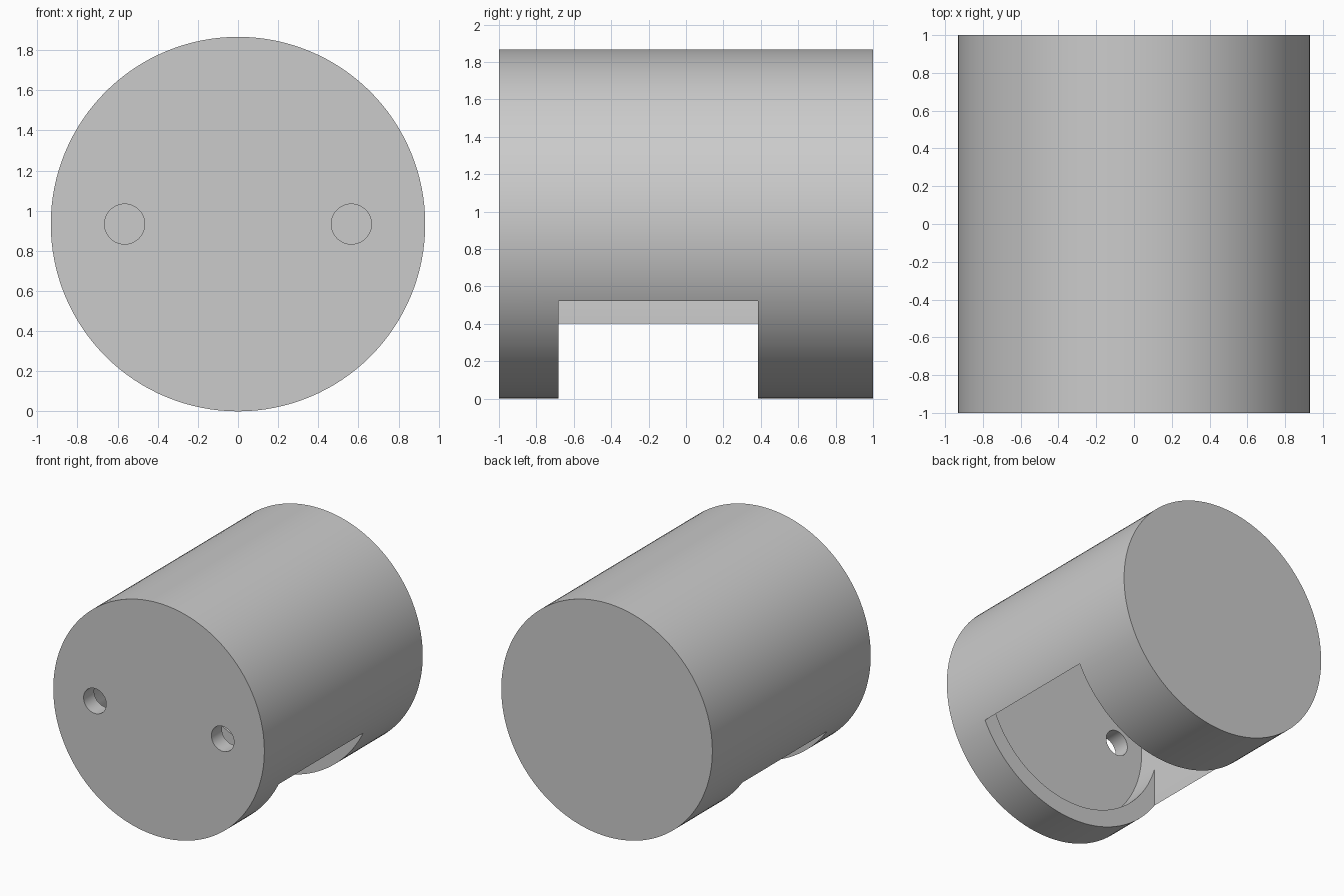
import bpy
from math import radians

cube = bpy.data.objects.get("Cube")
if cube:
    bpy.data.objects.remove(cube, do_unlink=True)

RADIUS = 0.933
WALL = 0.133
MID_Z = RADIUS

# Single plain grey material
grey = bpy.data.materials.new("light_grey")
grey.use_nodes = True
grey.diffuse_color = (0.6, 0.6, 0.6, 1)
grey.node_tree.nodes["Principled BSDF"].inputs["Base Color"].default_value = (0.6, 0.6, 0.6, 1)


def cylinder(name, radius, y0, y1, x=0, sides=128):
    """Cylinder lying along the y axis at the body's mid height."""
    bpy.ops.mesh.primitive_cylinder_add(
        vertices=sides, radius=radius, depth=y1 - y0,
        location=(x, (y0 + y1) / 2, MID_Z), rotation=(radians(90), 0, 0))
    obj = bpy.context.object
    obj.name = name
    obj.data.materials.append(grey)
    return obj


def box(name, low, high):
    bpy.ops.mesh.primitive_cube_add(
        size=1, location=[(a + b) / 2 for a, b in zip(low, high)])
    obj = bpy.context.object
    obj.name = name
    obj.scale = [b - a for a, b in zip(low, high)]
    obj.data.materials.append(grey)
    return obj


# Closed round housing
housing = cylinder("housing", RADIUS, -1, 1)

# Hollow interior, bottom window and two holes through the front wall
cutters = [
    cylinder("cavity_cutter", RADIUS - WALL, -1 + WALL, 1 - WALL),
    box("window_cutter", (-0.766, -0.683, -0.2), (0.837, 0.385, MID_Z)),
]
for side, x in (("left", 0.565), ("right", -0.565)):
    cutters.append(cylinder(side + "_hole_cutter", 0.1, -1.2, -0.6, x, 48))

for cutter in cutters:
    cut = housing.modifiers.new(cutter.name, "BOOLEAN")
    cut.operation = "DIFFERENCE"
    cut.solver = "EXACT"
    cut.object = cutter
    cutter.hide_render = True

# Bake the cuts and drop the cutters
bpy.ops.object.select_all(action="DESELECT")
housing.select_set(True)
bpy.context.view_layer.objects.active = housing
for name in [m.name for m in housing.modifiers]:
    bpy.ops.object.modifier_apply(modifier=name)
for cutter in cutters:
    bpy.data.objects.remove(cutter, do_unlink=True)

bpy.ops.object.shade_smooth_by_angle(angle=radians(30))
